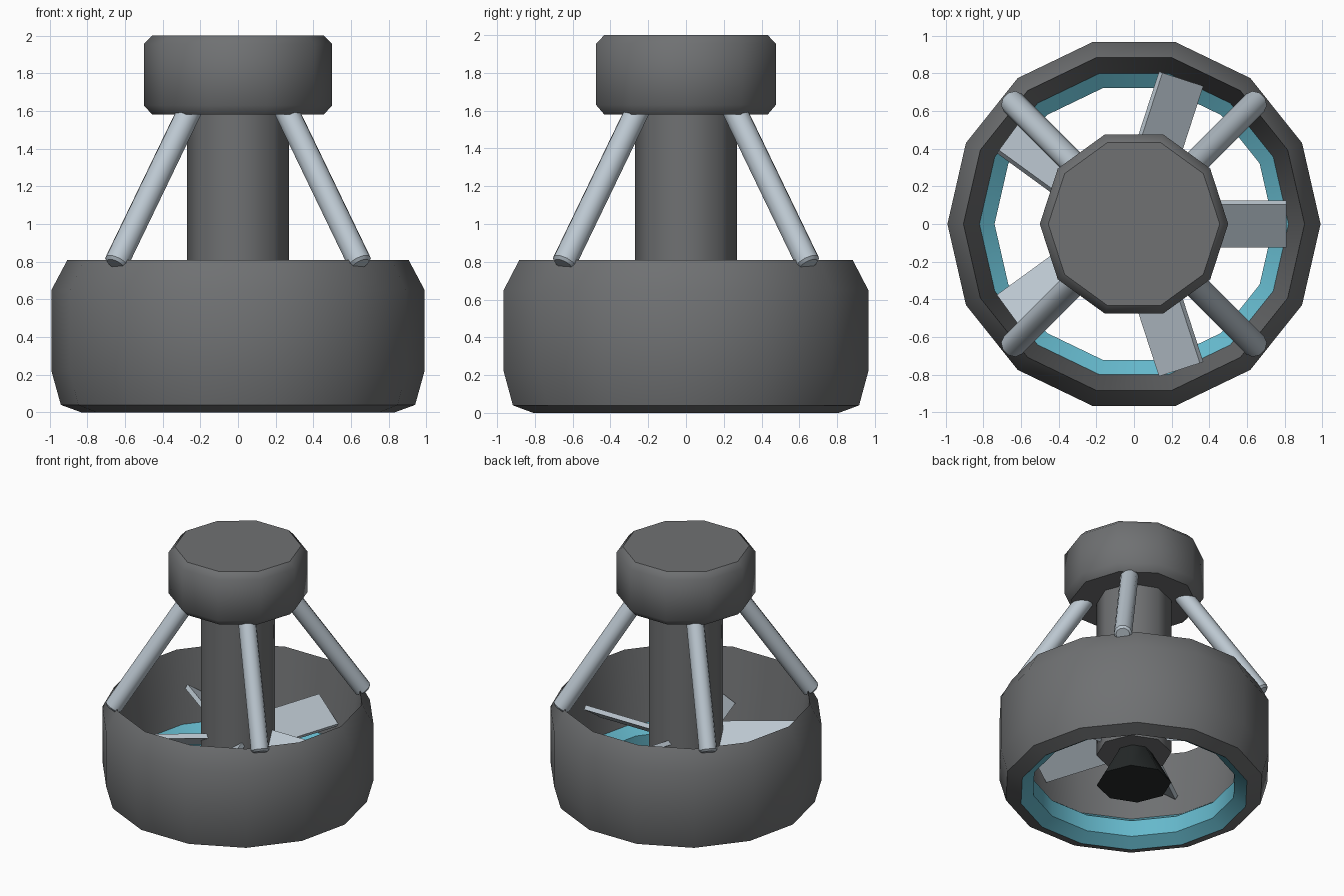
import bpy, bmesh, math
from mathutils import Vector, Matrix

if "Cube" in bpy.data.objects:
    bpy.data.objects.remove(bpy.data.objects["Cube"], do_unlink=True)


def material(name, color):
    mat = bpy.data.materials.new(name)
    mat.use_nodes = True
    mat.diffuse_color = (*color, 1)
    mat.node_tree.nodes["Principled BSDF"].inputs["Base Color"].default_value = (*color, 1)
    return mat


grey = material("dark grey", (0.16, 0.165, 0.17))
light = material("light steel", (0.5, 0.57, 0.63))
teal = material("teal", (0.13, 0.48, 0.6))
black = material("black", (0.02, 0.024, 0.024))


def finish(name, bm, mats, angle):
    """Turn a bmesh into a shaded object."""
    bmesh.ops.recalc_face_normals(bm, faces=bm.faces)
    mesh = bpy.data.meshes.new(name)
    bm.to_mesh(mesh)
    bm.free()
    for mat in mats:
        mesh.materials.append(mat)
    obj = bpy.data.objects.new(name, mesh)
    bpy.context.collection.objects.link(obj)
    bpy.ops.object.select_all(action="DESELECT")
    obj.select_set(True)
    bpy.context.view_layer.objects.active = obj
    bpy.ops.object.shade_smooth_by_angle(angle=math.radians(angle))
    return obj


def revolve(profile, sides, closed=False):
    """Sweep (radius, z) points about z; open profiles get end caps."""
    bm = bmesh.new()
    rings = []
    for r, z in profile:
        rings.append([bm.verts.new((r * math.cos(math.tau * i / sides),
                                    r * math.sin(math.tau * i / sides), z))
                      for i in range(sides)])
    pairs = list(zip(rings, rings[1:]))
    if closed:
        pairs.append((rings[-1], rings[0]))
    else:
        bm.faces.new(rings[0])
        bm.faces.new(rings[-1])
    for a, b in pairs:
        for i in range(sides):
            j = (i + 1) % sides
            bm.faces.new((a[i], a[j], b[j], b[i]))
    return bm


# Duct ring with a teal inner band
duct = revolve([(0.83, 0), (0.94, 0.04), (0.99, 0.22), (0.99, 0.65), (0.905, 0.81),
                (0.82, 0.25), (0.74, 0.19), (0.74, 0.06)], 14, closed=True)
for face in duct.faces:
    if face.calc_center_median().xy.length < 0.8:
        face.material_index = 1
finish("duct_ring", duct, [grey, teal], 40)

# Motor cap with chamfered rims
finish("top_cap", revolve([(0.455, 1.58), (0.5, 1.63), (0.5, 1.955), (0.455, 2.0)], 10), [grey], 46)

# Central column and the flared nozzle below it
finish("column", revolve([(0.27, 0.32), (0.27, 1.62)], 8), [grey], 50)
finish("nozzle", revolve([(0.27, 0.07), (0.13, 0.32)], 8), [black], 50)

# Four slanted struts
for i, side in enumerate(("back_left", "back_right", "front_right", "front_left")):
    turn = Matrix.Rotation(math.radians(45 + 90 * i), 3, "Z")
    low = turn @ Vector((0.92, 0, 0.785))
    high = turn @ Vector((0.33, 0, 1.65))
    axis = high - low
    half = axis.length / 2
    bm = revolve([(0.05, -half), (0.066, -half + 0.015), (0.066, half)], 10)
    bm.transform(Matrix.Translation((low + high) / 2) @ axis.to_track_quat("Z", "Y").to_matrix().to_4x4())
    finish("strut_" + side, bm, [light], 40)

# Five pitched fan blades
for i in range(5):
    bm = bmesh.new()
    bmesh.ops.create_cube(bm, size=1)
    bm.transform(Matrix.Rotation(math.tau * i / 5, 4, "Z")
                 @ Matrix.Translation((0.505, 0, 0.47))
                 @ Matrix.Rotation(math.radians(34), 4, "X")
                 @ Matrix.Diagonal((0.61, 0.275, 0.035, 1)))
    finish(f"fan_blade_{i + 1}", bm, [light], 30)
